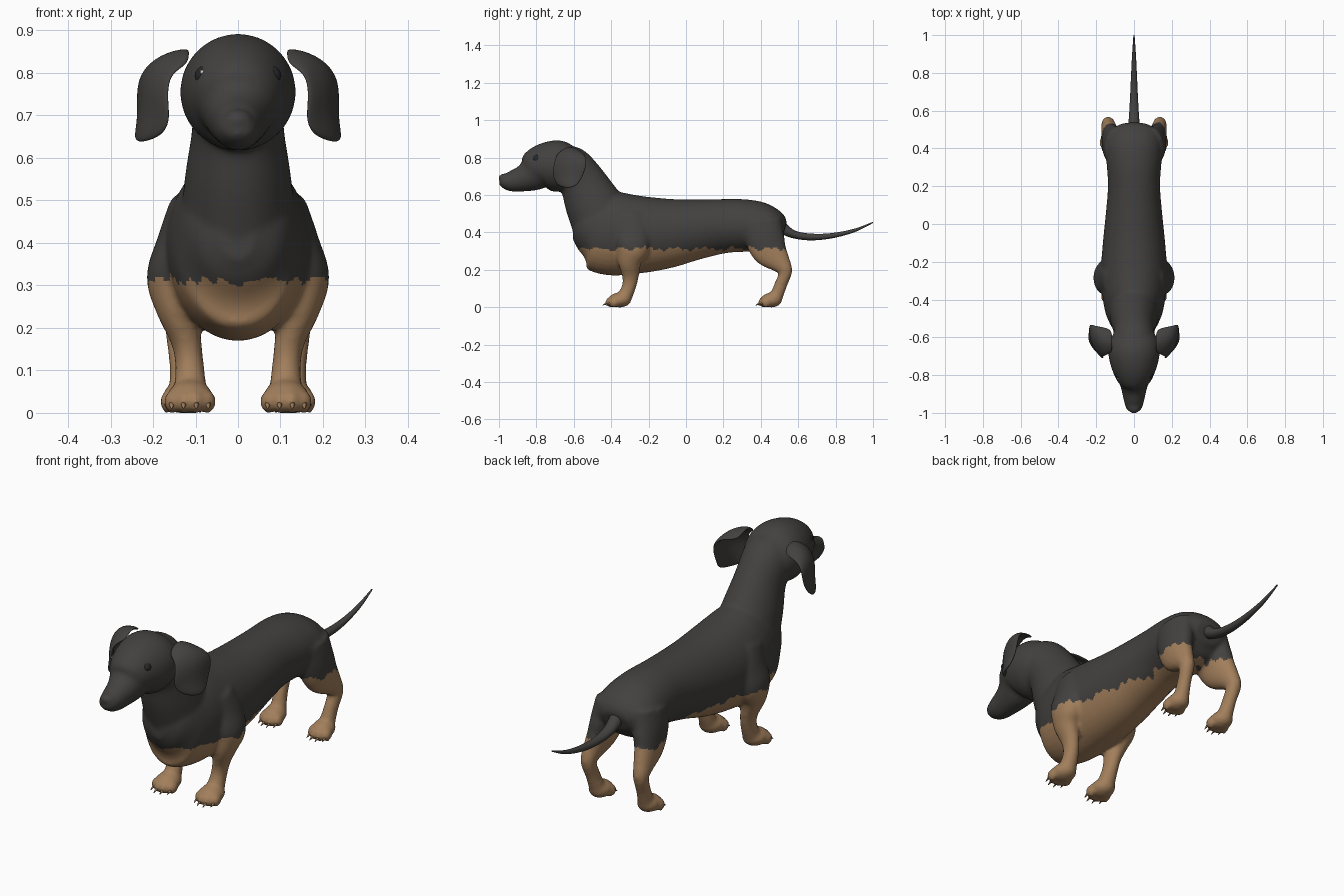
import bpy, bmesh, math
from mathutils import Vector, Matrix

if "Cube" in bpy.data.objects:
    bpy.data.objects.remove(bpy.data.objects["Cube"])


def material(name, rgb):
    m = bpy.data.materials.new(name)
    m.diffuse_color = (*rgb, 1)
    m.use_nodes = True
    m.node_tree.nodes["Principled BSDF"].inputs["Base Color"].default_value = m.diffuse_color
    return m


BLACK = material("dark_coat", (0.055, 0.053, 0.05))
TAN = material("tan_coat", (0.36, 0.21, 0.105))
EYE = material("eye_black", (0.02, 0.02, 0.02))
WHITE = material("eye_glint", (0.9, 0.9, 0.9))


def spline(rows, steps=5):
    """Catmull-Rom through rows of (x, y, z, half width, half depth)."""
    out, n = [], len(rows)
    for i in range(n - 1):
        a, b, c, d = rows[max(i - 1, 0)], rows[i], rows[i + 1], rows[min(i + 2, n - 1)]
        for k in range(steps):
            t = k / steps
            out.append([0.5 * (2 * q + (r - p) * t + (2 * p - 5 * q + 4 * r - s) * t * t
                               + (3 * q - p - 3 * r + s) * t ** 3)
                        for p, q, r, s in zip(a, b, c, d)])
    out.append(list(rows[-1]))
    return out


def loft(bm, rows, sides=28, flip=1):
    pts = spline([(x * flip, *rest) for x, *rest in rows])
    rings = []
    for i, (x, y, z, rx, rt) in enumerate(pts):
        t = (Vector(pts[min(i + 1, len(pts) - 1)][:3]) - Vector(pts[max(i - 1, 0)][:3])).normalized()
        u = Vector((1, 0, 0))
        u = (u - t * u.dot(t)).normalized()
        v = t.cross(u)
        rings.append([bm.verts.new(Vector((x, y, z)) + u * rx * math.cos(a) + v * rt * math.sin(a))
                      for a in (2 * math.pi * k / sides for k in range(sides))])
    for a, b in zip(rings, rings[1:]):
        for k in range(sides):
            j = (k + 1) % sides
            bm.faces.new((a[k], a[j], b[j], b[k]))
    bm.faces.new(rings[0][::-1])
    bm.faces.new(rings[-1])


def ball(bm, centre, radii):
    bmesh.ops.create_uvsphere(bm, u_segments=24, v_segments=14, radius=1,
                              matrix=Matrix.Translation(centre) @ Matrix.Diagonal((*radii, 1)))


def finish(bm, name, *mats):
    bmesh.ops.recalc_face_normals(bm, faces=bm.faces[:])
    me = bpy.data.meshes.new(name)
    bm.to_mesh(me)
    bm.free()
    for m in mats:
        me.materials.append(m)
    for p in me.polygons:
        p.use_smooth = True
    ob = bpy.data.objects.new(name, me)
    bpy.context.collection.objects.link(ob)
    return ob


# Torso, neck and head as overlapping lofts
bm = bmesh.new()
torso = [(-.605, .42, .04, .06), (-.57, .42, .10, .12), (-.5, .418, .14, .203), (-.4, .395, .165, .225),
         (-.25, .388, .175, .208), (-.1, .395, .165, .187), (.05, .415, .15, .162), (.2, .433, .138, .145),
         (.32, .436, .145, .14), (.42, .428, .15, .127), (.49, .42, .13, .092), (.525, .41, .07, .045)]
loft(bm, [(0, *r) for r in torso], 36)
loft(bm, [(0, -.43, .42, .14, .17), (0, -.5, .56, .124, .15), (0, -.555, .67, .108, .125),
          (0, -.62, .76, .11, .11), (0, -.66, .80, .09, .08)], 36)
head = [(-.53, .77, .05, .05), (-.57, .76, .10, .088), (-.62, .755, .128, .12), (-.68, .755, .136, .137),
        (-.74, .75, .126, .132), (-.79, .735, .107, .117), (-.83, .706, .082, .09), (-.88, .685, .066, .069),
        (-.94, .672, .053, .054), (-.98, .672, .04, .034), (-.995, .675, .02, .018)]
loft(bm, [(0, *r) for r in head], 36)
ball(bm, (0, -.973, .69), (.034, .031, .024))

# Legs and paws on both sides
front_leg = [(.115, -.31, .49, .045, .08), (.138, -.285, .40, .053, .095), (.152, -.285, .32, .063, .09),
             (.145, -.30, .25, .05, .066), (.122, -.297, .17, .036, .046), (.114, -.305, .11, .034, .038),
             (.112, -.33, .05, .04, .04)]
hind_leg = [(.095, .40, .46, .06, .11), (.108, .42, .37, .062, .105), (.12, .45, .30, .052, .095),
            (.132, .505, .235, .04, .058), (.137, .532, .19, .034, .036), (.132, .507, .12, .03, .034),
            (.127, .48, .05, .036, .036)]
claws = bmesh.new()
for s in (1, -1):
    loft(bm, front_leg, flip=s)
    loft(bm, hind_leg, flip=s)
    for px, py, k in ((.113, -.355, 1), (.127, .457, .92)):
        ball(bm, (s * px, py, .038), (.054 * k, .062 * k, .04))
        for i, off in enumerate((-.043, -.015, .015, .043)):
            ahead = .048 if i in (1, 2) else .03
            toe = Vector((s * px + off * k, py - ahead * k, .026))
            ball(bm, toe, (.018 * k, .03 * k, .028))
            bmesh.ops.create_cone(claws, cap_ends=True, segments=8, radius1=.008, radius2=.001, depth=.03,
                                  matrix=Matrix.Translation(toe + Vector((0, -.03 * k, -.01)))
                                  @ Matrix.Rotation(math.radians(115), 4, 'X'))
finish(claws, "claws", TAN)

# Fuse the lofts into one smooth skin
rough = finish(bm, "body")
mod = rough.modifiers.new("fuse", 'REMESH')
mod.mode, mod.voxel_size, mod.use_smooth_shade = 'VOXEL', .009, True
mod = rough.modifiers.new("soften", 'SMOOTH')
mod.factor, mod.iterations = .5, 8
dg = bpy.context.evaluated_depsgraph_get()
skin = bpy.data.meshes.new_from_object(rough.evaluated_get(dg))
rough.modifiers.clear()
rough.data = skin
skin.materials.clear()
skin.materials.append(BLACK)
skin.materials.append(TAN)

# Tan underside with a ragged edge
for p in skin.polygons:
    c = p.center
    edge = .312 + .008 * math.sin(c.y * 47 + c.x * 31) + .006 * math.sin(c.y * 113 - c.x * 90)
    p.material_index = 1 if c.z < edge else 0
    p.use_smooth = True

# Tail
bm = bmesh.new()
loft(bm, [(0, .46, .47, .045, .04), (0, .52, .42, .032, .03), (0, .58, .388, .026, .021),
          (0, .67, .375, .021, .018), (0, .78, .382, .016, .014), (0, .9, .41, .010, .009),
          (0, 1.0, .453, .003, .003)], 20)
finish(bm, "tail", BLACK)

# Hanging ears: front edge, middle and back edge from root to tip
ear = [((.11, -.685, .82), (.115, -.62, .868), (.11, -.55, .82)),
       ((.162, -.70, .80), (.182, -.62, .85), (.20, -.54, .815)),
       ((.165, -.715, .735), (.226, -.63, .80), (.238, -.522, .775)),
       ((.157, -.712, .685), (.22, -.64, .71), (.228, -.55, .69)),
       ((.18, -.685, .65), (.228, -.645, .632), (.246, -.59, .64))]
for s, side in ((1, "left"), (-1, "right")):
    bm = bmesh.new()
    g = [[bm.verts.new((s * x, y, z)) for x, y, z in row] for row in ear]
    for a, b in zip(g, g[1:]):
        for k in range(2):
            bm.faces.new((a[k], a[k + 1], b[k + 1], b[k]))
    ob = finish(bm, side + "_ear", BLACK)
    mod = ob.modifiers.new("thickness", 'SOLIDIFY')
    mod.thickness, mod.offset = .02, 0
    mod = ob.modifiers.new("round", 'SUBSURF')
    mod.levels = mod.render_levels = 3

    # Eye with a small glint
    for part, centre, r, mat in (("eye", (s * .078, -.797, .793), .024, EYE),
                                 ("eye_glint", (s * .078 - .006, -.818, .802), .005, WHITE)):
        bm = bmesh.new()
        ball(bm, centre, (r, r, r))
        finish(bm, side + "_" + part, mat)
